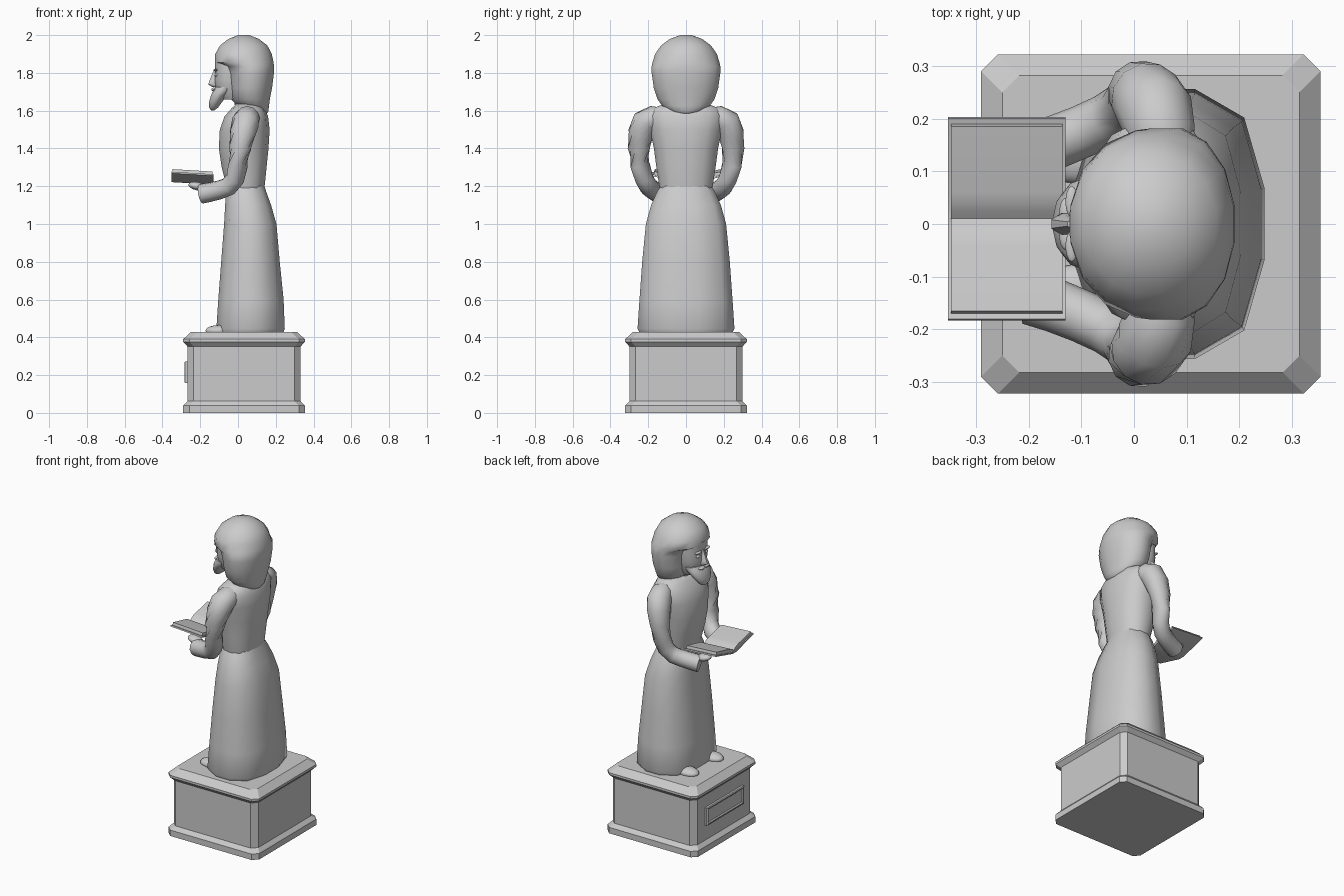
import bpy, bmesh, math
from mathutils import Vector, Matrix


def make(name, rings, smooth=50):
    """Skin a stack of equal-sized point rings and cap both ends."""
    bm = bmesh.new()
    loops = [[bm.verts.new(p) for p in r] for r in rings]
    n = len(loops[0])
    for a, b in zip(loops, loops[1:]):
        for i in range(n):
            bm.faces.new((a[i], a[(i + 1) % n], b[(i + 1) % n], b[i]))
    bm.faces.new(loops[0])
    bm.faces.new(loops[-1])
    bmesh.ops.recalc_face_normals(bm, faces=bm.faces)
    me = bpy.data.meshes.new(name)
    bm.to_mesh(me)
    bm.free()
    ob = bpy.data.objects.new(name, me)
    bpy.context.collection.objects.link(ob)
    if smooth:
        bpy.ops.object.select_all(action='DESELECT')
        ob.select_set(True)
        bpy.context.view_layer.objects.active = ob
        bpy.ops.object.shade_smooth_by_angle(angle=math.radians(smooth))
    return ob


def loft(name, table, n=16, e=2.0, smooth=50, y=0):
    """Superelliptic horizontal rings from (z, x_min, x_max, half_y)."""
    def ring(z, x0, x1, h):
        pts = []
        for i in range(n):
            a = 2 * math.pi * (i + 0.5) / n
            c, s = math.cos(a), math.sin(a)
            k = (abs(c) ** e + abs(s) ** e) ** (-1 / e) / math.cos(math.pi / n)
            pts.append(((x0 + x1) / 2 + (x1 - x0) / 2 * c * k, y + h * s * k, z))
        return pts
    return make(name, [ring(*t) for t in table], smooth)


def tube(name, path, n=12):
    """Round tube through (x, y, z, radius)."""
    rings = []
    for i, p in enumerate(path):
        a, b = path[max(i - 1, 0)], path[min(i + 1, len(path) - 1)]
        q = (Vector(b[:3]) - Vector(a[:3])).to_track_quat('Z', 'X')
        rings.append([Vector(p[:3]) + q @ Vector((math.cos(t) * p[3], math.sin(t) * p[3], 0))
                      for t in (2 * math.pi * k / n for k in range(n))])
    return make(name, rings, 60)


def blob(name, c, r, rot=0):
    """Ellipsoid, pitched around y."""
    bpy.ops.mesh.primitive_uv_sphere_add(segments=14, ring_count=8, location=c)
    ob = bpy.context.object
    ob.name = name
    ob.scale = r
    ob.rotation_euler = (0, math.radians(rot), 0)
    bpy.ops.object.shade_smooth()
    return ob


# Pedestal with chamfered corners and mouldings
def chamfered(z, h, c=0.032):
    k = h - c
    q = [(h, -k), (h, k), (k, h), (-k, h), (-h, k), (-h, -k), (-k, -h), (k, -h)]
    return [(0.032 + a, b, z) for a, b in q]


make("pedestal", [chamfered(z, h) for z, h in
     ((0, .322), (.038, .322), (.062, .3), (.352, .3), (.376, .322), (.39, .322), (.428, .282))], 0)


# Plaque: raised border and recessed field on the pedestal front
def rect(x, hy, hz):
    return [(x, a * hy, .215 + b * hz) for a, b in ((-1, -1), (1, -1), (1, 1), (-1, 1))]


make("plaque", [rect(-.26, .19, .057), rect(-.28, .19, .057), rect(-.284, .184, .052),
                rect(-.284, .178, .046), rect(-.278, .172, .04)], 0)

# Robe skirt and upper body
loft("skirt", [(.425, -.105, .235, .24), (.445, -.11, .243, .25), (.6, -.1, .237, .24),
               (.8, -.085, .217, .226), (1.0, -.07, .2, .207), (1.1, -.065, .172, .18),
               (1.17, -.06, .147, .15), (1.2, -.055, .138, .13)], 12, 2.8)
loft("torso", [(1.17, -.055, .135, .135), (1.2, -.06, .14, .14), (1.3, -.085, .15, .155),
               (1.4, -.1, .16, .168), (1.5, -.095, .166, .19), (1.57, -.07, .158, .2),
               (1.61, -.035, .14, .175), (1.635, -.01, .12, .12)], 16, 2.4)
loft("neck", [(1.58, -.01, .12, .075), (1.72, -.03, .1, .07)], 12)

# Hood, with the brow overhanging the face
loft("hood", [(1.58, .09, .15, .03), (1.595, .05, .16, .085), (1.625, .0, .164, .125),
              (1.66, -.035, .168, .15), (1.72, -.045, .18, .17), (1.8, -.055, .19, .181),
              (1.835, -.07, .19, .181), (1.855, -.12, .188, .177), (1.9, -.12, .178, .163),
              (1.945, -.095, .155, .132), (1.98, -.05, .11, .085), (2.0, .0, .06, .03)], 16, 2.1)

# Face and features
loft("face", [(1.66, -.09, .04, .06), (1.7, -.115, .04, .082), (1.76, -.122, .04, .095),
              (1.81, -.12, .04, .1), (1.87, -.122, .04, .1)], 16, 2.3)
loft("nose", [(1.725, -.135, -.09, .018), (1.738, -.157, -.09, .021), (1.755, -.152, -.09, .018),
              (1.82, -.126, -.09, .01)], 8)
loft("beard", [(1.602, -.142, -.125, .02), (1.615, -.152, -.107, .042), (1.645, -.153, -.085, .064),
               (1.68, -.143, -.06, .082), (1.705, -.132, -.03, .088), (1.725, -.12, -.02, .088)], 14, 2.2)

# Paired parts
for s, side in ((1, "left"), (-1, "right")):
    blob(side + "_eye", (-.112, s * .04, 1.79), (.012, .017, .01))
    blob(side + "_brow", (-.118, s * .042, 1.815), (.012, .03, .007))
    blob(side + "_moustache", (-.128, s * .022, 1.712), (.014, .028, .01))
    tube(side + "_sleeve", [(x, s * y, z, r) for x, y, z, r in (
        (.055, .12, 1.56, .055), (.05, .175, 1.56, .066), (.04, .215, 1.54, .073),
        (.025, .238, 1.48, .07), (.01, .25, 1.4, .06), (.0, .243, 1.31, .053),
        (-.015, .222, 1.24, .05), (-.05, .198, 1.198, .05), (-.1, .175, 1.18, .05),
        (-.15, .155, 1.168, .051), (-.195, .14, 1.16, .052))])
    blob(side + "_hand", (-.215, s * .125, 1.2), (.05, .036, .022), 12)
    blob(side + "_foot", (-.1, s * .125, .435), (.075, .05, .03))


# Open book: V-shaped cover and two curved page blocks, tilted to the reader
def slab(name, prof, x0, x1):
    return make(name, [[(x, y + .01, z - .06 * (x + .24)) for y, z in prof] for x in (x0, x1)], 30)


slab("book_cover", [(-.193, 1.262), (-.02, 1.215), (.02, 1.215), (.193, 1.262),
                    (.19, 1.27), (.018, 1.223), (-.018, 1.223), (-.19, 1.27)], -.353, -.13)
for s, side in ((1, "left"), (-1, "right")):
    slab(side + "_pages", [(s * y, z) for y, z in (
        (0, 1.222), (.02, 1.223), (.18, 1.266), (.175, 1.284), (.05, 1.256),
        (.03, 1.25), (.014, 1.24), (0, 1.23))], -.347, -.136)
